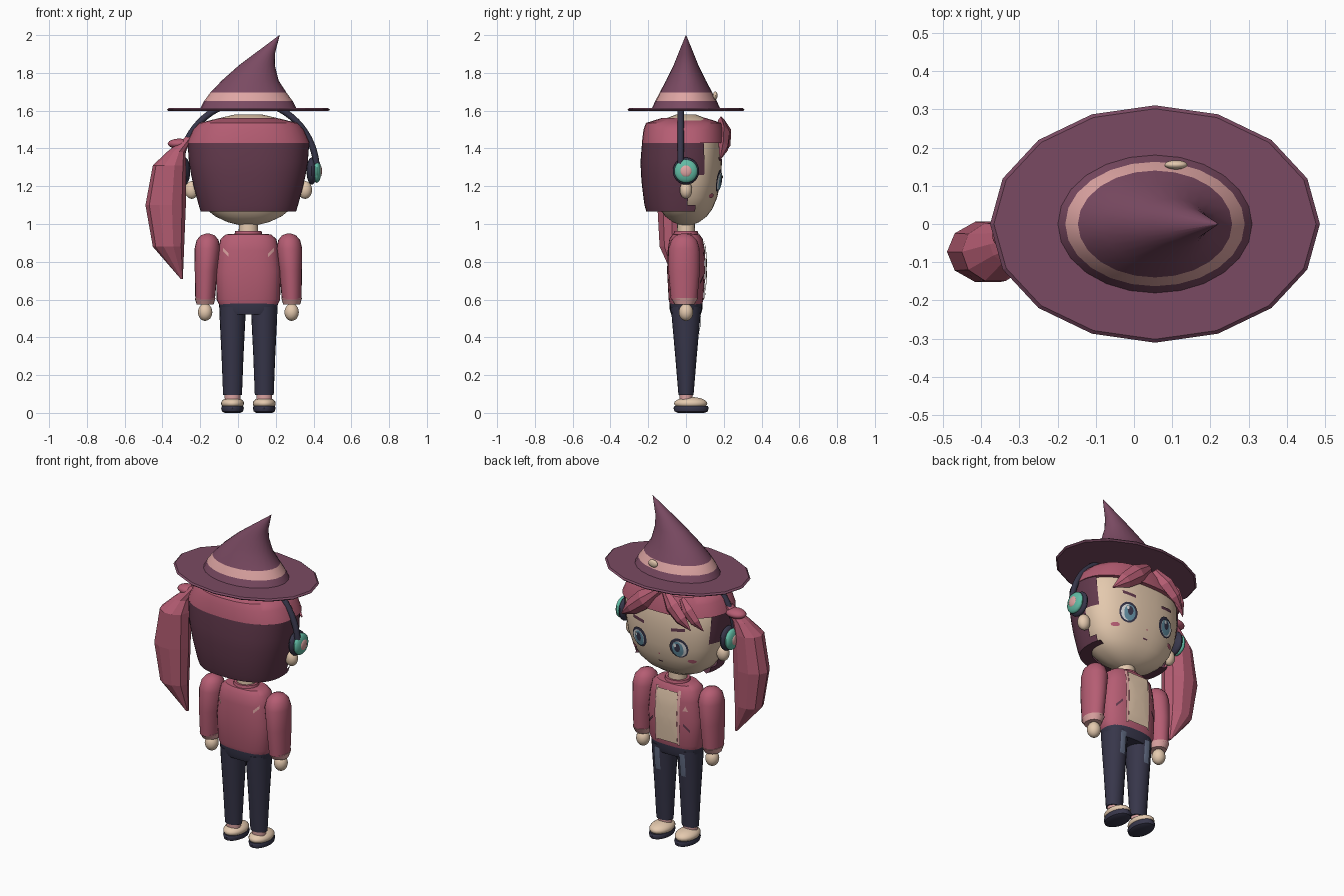
import bpy, bmesh, math
from mathutils import Vector

cube = bpy.data.objects.get("Cube")
if cube:
    bpy.data.objects.remove(cube)

CX = 0.055  # body axis


def material(name, r, g, b):
    lin = [((c / 255 + 0.055) / 1.055) ** 2.4 for c in (r, g, b)] + [1]
    m = bpy.data.materials.new(name)
    m.use_nodes = True
    m.diffuse_color = lin
    m.node_tree.nodes["Principled BSDF"].inputs["Base Color"].default_value = lin
    return m


SKIN = material("skin beige", 228, 201, 174)
PINK = material("rose pink", 181, 93, 115)
PLUM = material("hat plum", 122, 74, 98)
DARK = material("dark plum", 98, 57, 76)
NAVY = material("navy", 55, 54, 74)
TEAL = material("teal", 98, 188, 165)
BLUSH = material("light pink", 222, 165, 163)
IRIS = material("iris blue", 100, 145, 165)
WHITE = material("eye white", 215, 218, 220)
DENIM = material("worn denim", 98, 108, 132)


def finish(name, bm, mats, smooth=True):
    me = bpy.data.meshes.new(name)
    bm.to_mesh(me)
    bm.free()
    for m in mats:
        me.materials.append(m)
    ob = bpy.data.objects.new(name, me)
    bpy.context.collection.objects.link(ob)
    if smooth:
        bpy.ops.object.select_all(action="DESELECT")
        ob.select_set(True)
        bpy.context.view_layer.objects.active = ob
        bpy.ops.object.shade_smooth_by_angle(angle=math.radians(40))
    return ob


def power(v, e):
    return math.copysign(abs(v) ** e, v)


def loft(name, rows, mats, cx=CX, cy=0, n=32, e=2, rule=None, caps=True, smooth=True):
    """Stack of superellipse rings; each row is z, rx, ry and optional x, y shift."""
    bm = bmesh.new()
    rings = []
    for z, rx, ry, *shift in rows:
        ox, oy = (shift + [0, 0])[:2]
        angles = [2 * math.pi * i / n for i in range(n)]
        rings.append([bm.verts.new((cx + ox + rx * power(math.cos(a), 2 / e),
                                    cy + oy + ry * power(math.sin(a), 2 / e), z)) for a in angles])
    for lo, hi in zip(rings, rings[1:]):
        for i in range(n):
            j = (i + 1) % n
            bm.faces.new((lo[i], lo[j], hi[j], hi[i]))
    if caps:
        bm.faces.new(rings[0][::-1])
        bm.faces.new(rings[-1])
    if rule:
        for f in list(bm.faces):
            k = rule(f.calc_center_median())
            if k is None:
                bm.faces.remove(f)
            else:
                f.material_index = k
    return finish(name, bm, mats, smooth)


def ball(name, mat, loc, scale):
    bm = bmesh.new()
    bmesh.ops.create_uvsphere(bm, u_segments=20, v_segments=12, radius=1)
    bmesh.ops.scale(bm, vec=scale, verts=bm.verts)
    bmesh.ops.translate(bm, vec=loc, verts=bm.verts)
    return finish(name, bm, [mat])


def surface(rows, e, cx, side):
    """Height in y of a lofted surface, for laying plates on it."""
    def y(x, z):
        for a, b in zip(rows, rows[1:]):
            if a[0] <= z <= b[0]:
                t = (z - a[0]) / (b[0] - a[0])
                rx, ry = (a[k] + t * (b[k] - a[k]) for k in (1, 2))
                return side * ry * max(0, 1 - abs((x - cx) / rx) ** e) ** (1 / e)
        return 0
    return y


def plate(name, mat, outline, surf, off=0.005, side=1):
    bm = bmesh.new()
    mx, mz = (sum(p[k] for p in outline) / len(outline) for k in (0, 1))

    def vert(x, z):
        return bm.verts.new((x, surf(x, z) + off * side, z))
    rings = [[vert(mx + (x - mx) * s, mz + (z - mz) * s) for x, z in outline] for s in (1, 0.7, 0.4)]
    mid = vert(mx, mz)
    n = len(outline)
    for i in range(n):
        j = (i + 1) % n
        for a, b in zip(rings, rings[1:]):
            bm.faces.new((a[i], a[j], b[j], b[i]))
        bm.faces.new((rings[-1][i], rings[-1][j], mid))
    bm.normal_update()
    bmesh.ops.reverse_faces(bm, faces=[f for f in bm.faces if f.normal.y * side < 0])
    return finish(name, bm, [mat])


def oval(x, z, rx, rz, n=16):
    return [(x + rx * math.cos(2 * math.pi * i / n), z + rz * math.sin(2 * math.pi * i / n)) for i in range(n)]


def strip(x0, z0, x1, z1, w):
    """Slanted bar, split along its length so that it follows curves."""
    pts = [(x0 + (x1 - x0) * i / 4, z0 + (z1 - z0) * i / 4) for i in range(5)]
    return [(x, z - w) for x, z in pts] + [(x, z + w) for x, z in pts[::-1]]


def block(x, z0, z1, w):
    zs = [z0 + (z1 - z0) * i / 6 for i in range(7)]
    return [(x - w, z) for z in zs] + [(x + w, z) for z in zs[::-1]]


# Head and face
head = [(0.99, .03, .02), (1.01, .11, .07), (1.04, .175, .11), (1.08, .225, .14), (1.14, .262, .165),
        (1.22, .29, .183), (1.32, .305, .19), (1.42, .305, .187), (1.5, .27, .17), (1.55, .2, .13), (1.58, .07, .05)]
loft("head", head, [SKIN], n=48, e=2.4)
face = surface(head, 2.4, CX, 1)
for s, tag in ((1, "left"), (-1, "right")):
    x = CX + s * .13
    plate(tag + "_eye_outline", NAVY, oval(x, 1.23, .054, .06), face, .006)
    plate(tag + "_eye_white", WHITE, oval(x + s * .004, 1.226, .042, .048), face, .009)
    plate(tag + "_eye_iris", IRIS, oval(x - s * .003, 1.225, .034, .046), face, .012)
    plate(tag + "_eye_pupil", NAVY, oval(x - s * .003, 1.235, .017, .026), face, .015)
    plate(tag + "_eye_shine", WHITE, oval(x + .014, 1.25, .009, .012, 8), face, .018)
    plate(tag + "_brow", DARK, strip(x - s * .04, 1.335, x + s * .04, 1.345, .009), face)
    plate(tag + "_cheek", PINK, oval(CX + s * .19, 1.15, .022, .012), face)
    ball(tag + "_ear", SKIN, (CX + s * .3, 0, 1.18), (.037, .033, .047))
plate("mouth", DARK, strip(CX - .014, 1.115, CX + .014, 1.115, .004), face)
plate("nose", PINK, oval(CX, 1.165, .005, .005, 8), face)


# Hair: dark back shell, pink crown, fringe and side tail
def hair_rule(c):
    edge = .1 if c.z > 1.26 else .01 if c.z > 1.1 else .05
    return 0 if c.y < edge else None


loft("hair_back", [(1.065, .19, .12), (1.065, .252, .19), (1.1, .263, .2), (1.2, .29, .213), (1.26, .303, .218),
                   (1.33, .315, .221), (1.43, .322, .213)], [DARK], cy=-.02, n=64, e=2.4, rule=hair_rule, caps=False)
loft("hair_crown", [(1.43, .29, .17), (1.43, .326, .222), (1.5, .295, .213), (1.535, .262, .2), (1.56, .15, .12)],
     [PINK], cy=-.012, n=32, e=2.4, caps=False)


def lock(name, a, b, width, thick):
    """Faceted tapering lock of hair from a to b."""
    a, b = Vector(a), Vector(b)
    across = (b - a).cross(Vector((0, 1, 0))).normalized()
    bm = bmesh.new()
    rings = []
    for t, w in ((0, .5), (.35, 1), (.7, .8), (1, .06)):
        c = a.lerp(b, t) + Vector((0, .02 * math.sin(math.pi * t), 0))
        u, v = across * width * w, Vector((0, thick * w, 0))
        rings.append([bm.verts.new(c + d) for d in (u, u * .3 + v, -u * .4 + v, -u, -v)])
    for p, q in zip(rings, rings[1:]):
        for i in range(5):
            j = (i + 1) % 5
            bm.faces.new((p[i], p[j], q[j], q[i]))
    bm.faces.new(rings[0])
    bm.faces.new(rings[-1])
    bmesh.ops.recalc_face_normals(bm, faces=bm.faces)
    finish(name, bm, [PINK], False)


lock("fringe_left", (.05, .185, 1.55), (.3, .18, 1.34), .055, .03)
lock("fringe_right", (.01, .185, 1.55), (-.17, .2, 1.37), .05, .03)
lock("fringe_side", (-.09, .17, 1.53), (-.22, .15, 1.36), .04, .028)
loft("side_tail", [(.71, .006, .01, 0, .02), (.88, .083, .07, -.07), (1.1, .107, .083, -.085),
                   (1.31, .088, .08, -.065), (1.38, .05, .05, -.03, .02), (1.46, .02, .025, .04, .04)],
     [PINK], cx=-.298, cy=-.073, n=10, smooth=False)
ball("hair_tie", PINK, (-.31, -.03, 1.425), (.062, .045, .027))

# Hat
loft("hat_brim", [(1.597, .422, .302), (1.605, .432, .311), (1.613, .422, .302)], [PLUM], n=16, smooth=False)
loft("hat_cone", [(1.608, .257, .183), (1.65, .235, .163), (1.695, .202, .14), (1.76, .15, .105, .01),
                  (1.84, .095, .066, .045), (1.9, .055, .042, .085), (2.0, .001, .001, .165)],
     [PLUM, BLUSH], n=24, rule=lambda c: int(1.65 < c.z < 1.695))
ball("hat_buckle", SKIN, (.11, .155, 1.68), (.03, .012, .022))

# Headphones
curve = bpy.data.curves.new("headphone_band", "CURVE")
curve.dimensions = "3D"
curve.bevel_depth = .017
curve.bevel_resolution = 2
spline = curve.splines.new("POLY")
spline.points.add(32)
for i, p in enumerate(spline.points):
    a = math.pi * i / 32
    p.co = (CX + .362 * math.cos(a), -.028, 1.28 + .37 * math.sin(a), 1)
curve.materials.append(NAVY)
bpy.context.collection.objects.link(bpy.data.objects.new("headphone_band", curve))
for s, tag in ((1, "left"), (-1, "right")):
    ball(tag + "_ear_cushion", NAVY, (CX + s * .335, 0, 1.28), (.027, .07, .072))
    ball(tag + "_ear_cup", TEAL, (CX + s * .362, 0, 1.28), (.024, .062, .062))
    ball(tag + "_ear_cup_centre", BLUSH, (CX + s * .379, 0, 1.28), (.011, .032, .032))

# Jacket, shirt and neck
torso = [(.572, .155, .085), (.6, .168, .092), (.75, .172, .1), (.86, .16, .097), (.92, .148, .088),
         (.945, .12, .072), (.95, .05, .04)]
loft("jacket", torso, [PINK], e=2.5)
loft("neck", [(.93, .052, .048), (1.02, .05, .046)], [SKIN], n=20)
loft("collar", [(.94, .075, .068), (.962, .07, .062), (.962, .054, .05)], [PINK], n=20, caps=False)
chest, back = surface(torso, 2.5, CX, 1), surface(torso, 2.5, CX, -1)
plate("shirt", SKIN, block(CX, .61, .915, .068), chest, .012)
plate("chest_badge", BLUSH, [(CX - .125, .81), (CX - .095, .81), (CX - .11, .84)], chest)
for s, tag in ((1, "left"), (-1, "right")):
    plate(tag + "_zip", BLUSH, block(CX + s * .074, .6, .925, .008), chest, .008)
    plate(tag + "_pocket", DARK, strip(CX + s * .1, .73, CX + s * .135, .69, .008), chest)
    plate(tag + "_back_mark", BLUSH, strip(CX + s * .105, .835, CX + s * .135, .865, .009), back, .005, -1)

    # Arms
    loft(tag + "_sleeve", [(.6, .052, .07, s * .229), (.75, .06, .083, s * .224), (.87, .068, .082, s * .217),
                           (.915, .058, .068, s * .216), (.94, .037, .043, s * .215), (.95, .008, .01, s * .215)],
         [PINK], cy=-.01, n=20)
    loft(tag + "_cuff", [(.574, .045, .052, s * .229), (.608, .055, .072, s * .229)], [BLUSH], cy=-.008, n=20)
    ball(tag + "_hand", SKIN, (CX + s * .229, 0, .533), (.038, .038, .046))

    # Legs and shoes
    leg = [(.095, .05, .04), (.3, .058, .057), (.5, .068, .075), (.56, .07, .079)]
    lx = CX + s * .084
    loft(tag + "_trouser_leg", leg, [NAVY], cx=lx, n=20)
    plate(tag + "_worn_patch", DENIM, block(lx, .41, .545, .018), surface(leg, 2, lx, 1))
    loft(tag + "_ankle", [(.05, .04, .034), (.098, .042, .036)], [BLUSH], cx=lx, n=16)
    ball(tag + "_shoe", SKIN, (lx, .025, .05), (.061, .088, .034))
    loft(tag + "_sole", [(0, .042, .07), (.008, .056, .088), (.026, .06, .093), (.036, .056, .088)],
         [NAVY], cx=lx, cy=.027, n=24)
loft("trouser_waist", [(.52, .135, .078), (.545, .153, .086), (.588, .157, .087)], [NAVY], e=2.5)
